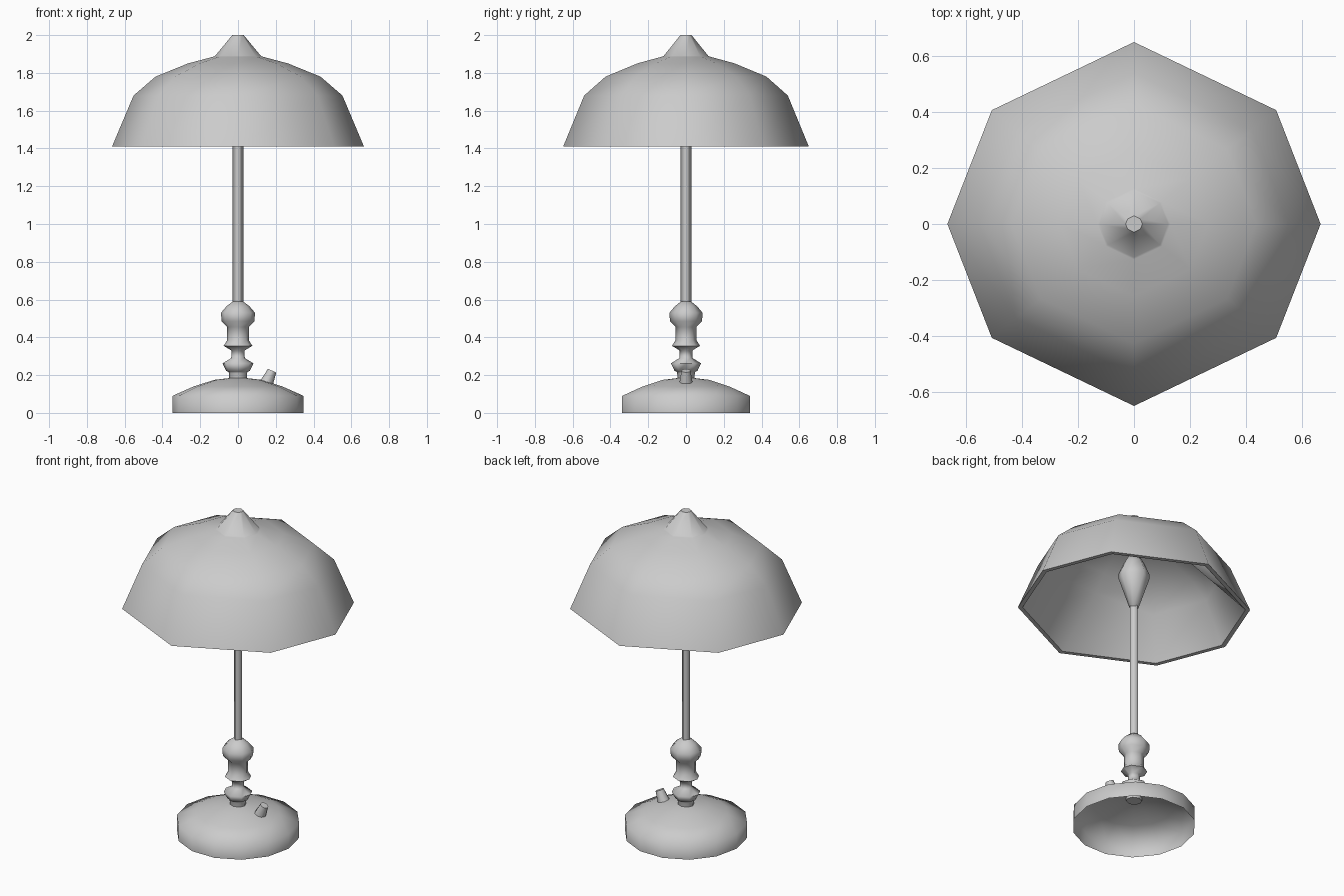
import bpy, bmesh, math
from mathutils import Matrix

cube = bpy.data.objects.get("Cube")
if cube:
    bpy.data.objects.remove(cube, do_unlink=True)

grey = bpy.data.materials.new("plain grey")
grey.use_nodes = True
grey.diffuse_color = (0.6, 0.6, 0.6, 1)
grey.node_tree.nodes["Principled BSDF"].inputs["Base Color"].default_value = (0.6, 0.6, 0.6, 1)


def round_section(sides):
    return [(math.cos(math.tau * i / sides), math.sin(math.tau * i / sides)) for i in range(sides)]


def uneven_octagon(depth):
    """Eight-sided outline whose front and back corners reach the given depth."""
    x, y = 0.762, 0.61
    return [(1, 0), (x, y), (0, depth), (-x, y), (-1, 0), (-x, -y), (0, -depth), (x, -y)]


OCTAGON = uneven_octagon(0.975)
FLATTENED = uneven_octagon(0.63)


def lathe(name, rows, angle=80, cap_start=False, cap_end=False):
    """Skin rings given as (radius, height, section), listed bottom to top on the outside."""
    bm = bmesh.new()
    rings = [[bm.verts.new((r * x, r * y, z)) for x, y in section] for r, z, section in rows]
    n = len(rings[0])
    for low, high in zip(rings, rings[1:]):
        for i in range(n):
            j = (i + 1) % n
            bm.faces.new((low[i], low[j], high[j], high[i]))
    if cap_start:
        bm.faces.new(rings[0][::-1])
    if cap_end:
        bm.faces.new(rings[-1])
    mesh = bpy.data.meshes.new(name)
    bm.to_mesh(mesh)
    bm.free()
    mesh.materials.append(grey)
    obj = bpy.data.objects.new(name, mesh)
    bpy.context.collection.objects.link(obj)
    bpy.ops.object.select_all(action='DESELECT')
    obj.select_set(True)
    bpy.context.view_layer.objects.active = obj
    bpy.ops.object.shade_smooth_by_angle(angle=math.radians(angle))
    return obj


def rows(profile, section):
    return [(r, z, section) for r, z in profile]


# Hollow domed foot, open underneath
lathe("base", rows([(0.347, 0), (0.347, 0.09), (0.235, 0.14), (0.125, 0.175), (0.04, 0.185)],
                   round_section(14)))

# Turned lower column
lathe("turned_column", rows(
    [(0.045, 0.165), (0.048, 0.212), (0.05, 0.217), (0.062, 0.222), (0.082, 0.262),
     (0.036, 0.29), (0.034, 0.33), (0.076, 0.355), (0.057, 0.385), (0.057, 0.455),
     (0.087, 0.485), (0.09, 0.53), (0.06, 0.565), (0.027, 0.59)], OCTAGON),
    cap_start=True, cap_end=True)

# Slim four-sided upright rod
lathe("rod", rows([(0.028, 0.57), (0.028, 1.45)], round_section(4)), angle=95)

# Teardrop bulb
lathe("bulb", rows([(0.026, 1.415), (0.088, 1.6), (0.088, 1.635), (0.06, 1.7), (0.03, 1.75)],
                   OCTAGON), cap_start=True, cap_end=True)

# Thick-walled faceted shade: lining with flattened front and back, down to the rim,
# then the outer wall back up into the conical tip
lining = rows([(0.01, 1.865), (0.25, 1.83), (0.415, 1.755), (0.527, 1.66)], FLATTENED)
outer = rows([(0.64, 1.41), (0.667, 1.41), (0.553, 1.68), (0.437, 1.78), (0.265, 1.85),
              (0.13, 1.886), (0.122, 1.889), (0.03, 2.0)], OCTAGON)
lathe("shade", lining + outer, angle=48, cap_start=True, cap_end=True)

# Tilted switch knob on the foot
knob = lathe("switch_knob", rows([(0.037, -0.01), (0.024, 0.075)], round_section(8)),
             angle=60, cap_start=True, cap_end=True)
knob.data.transform(Matrix.Translation((0.15, 0, 0.155)) @ Matrix.Rotation(math.radians(24), 4, 'Y'))
